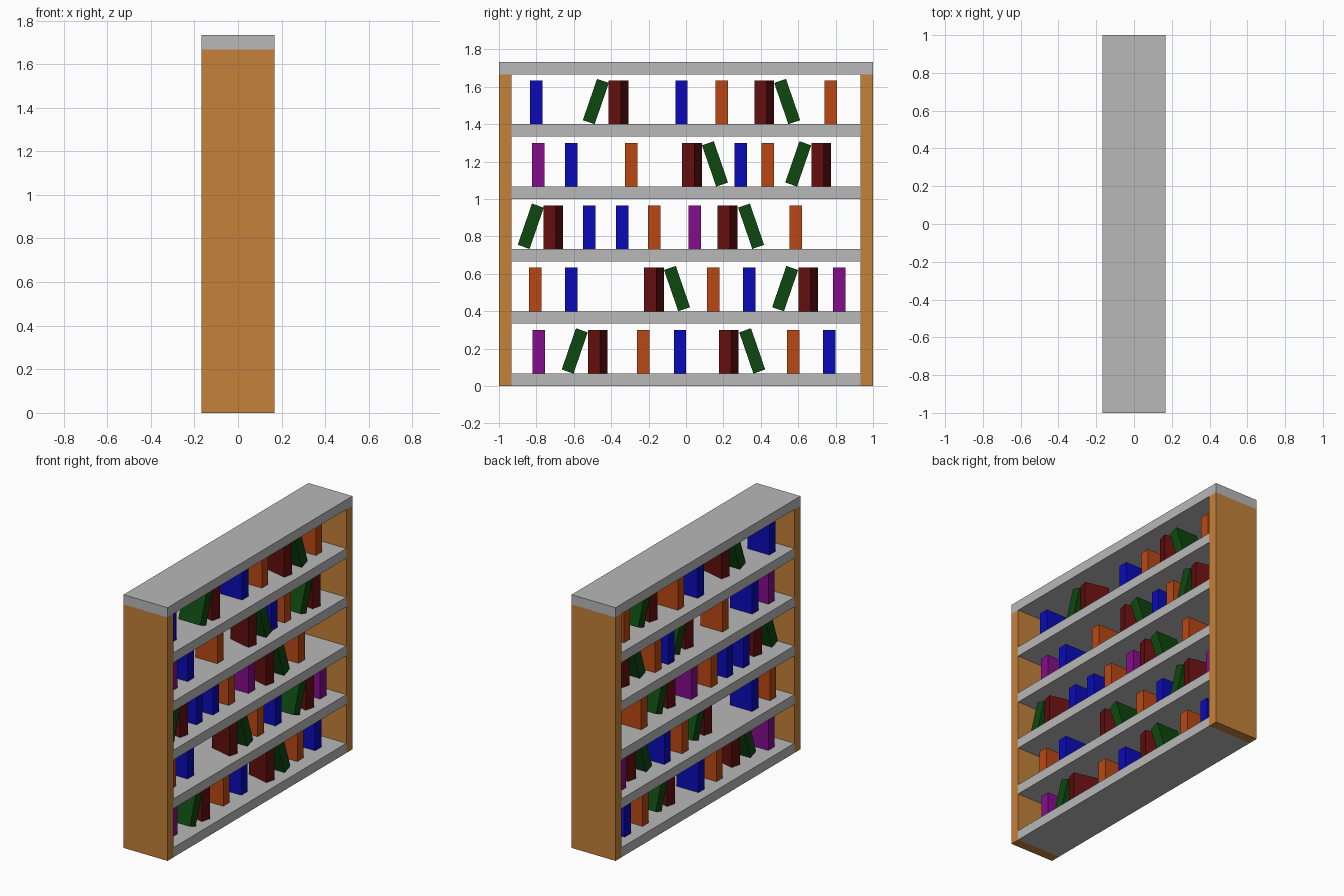
import bpy, bmesh, math
from mathutils import Matrix

if "Cube" in bpy.data.objects:
    bpy.data.objects.remove(bpy.data.objects["Cube"])

U = 1 / 15          # board thickness
HALF = 2.5 * U      # half depth of the case


def material(name, rgb):
    m = bpy.data.materials.new(name)
    m.diffuse_color = (*rgb, 1)
    m.use_nodes = True
    m.node_tree.nodes["Principled BSDF"].inputs["Base Color"].default_value = m.diffuse_color
    return m


grey = material("grey board", (0.48, 0.48, 0.48))
wood = material("light wood", (0.55, 0.22, 0.043))
colours = {
    "blue": material("blue cover", (0.003, 0.003, 0.49)),
    "green": material("green cover", (0.004, 0.064, 0.005)),
    "red": material("dark red cover", (0.125, 0.0045, 0.0045)),
    "orange": material("orange cover", (0.49, 0.064, 0.006)),
    "purple": material("purple cover", (0.23, 0.004, 0.26)),
}


def box(name, size, centre, mat, rot=Matrix()):
    bm = bmesh.new()
    bmesh.ops.create_cube(bm, size=1, matrix=rot @ Matrix.Diagonal((*size, 1)))
    me = bpy.data.meshes.new(name)
    bm.to_mesh(me)
    bm.free()
    me.materials.append(mat)
    ob = bpy.data.objects.new(name, me)
    ob.location = centre
    bpy.context.collection.objects.link(ob)


# case: two side panels, five shelves, one full-width top
for name, s in (("left_side", -1), ("right_side", 1)):
    box(name, (2 * HALF, U, 25 * U), (0, s * 14.5 * U, 12.5 * U), wood)
for i in range(5):
    box(f"shelf_{i + 1}", (2 * HALF, 28 * U, U), (0, 0, (5 * i + 0.5) * U), grey)
box("top_board", (2 * HALF, 2, U), (0, 0, 25.5 * U), grey)

# books per shelf, bottom to top: b blue, o orange, p purple, r red (turned),
# / and \ green (leaning right or left)
rows = [
    [("p", -.787), ("/", -.595), ("r", -.471), ("o", -.228), ("b", -.032),
     ("r", .228), ("\\", .354), ("o", .573), ("b", .766)],
    [("o", -.806), ("b", -.613), ("r", -.171), ("\\", -.048), ("o", .145),
     ("b", .337), ("/", .53), ("r", .653), ("p", .82)],
    [("/", -.83), ("r", -.71), ("b", -.517), ("b", -.34), ("o", -.169),
     ("p", .046), ("r", .222), ("\\", .348), ("o", .587)],
    [("p", -.79), ("b", -.613), ("o", -.292), ("r", .032), ("\\", .155),
     ("b", .292), ("o", .437), ("/", .6), ("r", .723)],
    [("b", -.8), ("/", -.482), ("r", -.361), ("b", -.024), ("o", .19),
     ("r", .418), ("\\", .541), ("o", .774)],
]
H = 3.5 * U
LEAN = math.radians(19)
names = {"b": "blue", "o": "orange", "p": "purple", "r": "red",
         "/": "green", "\\": "green"}

for i, row in enumerate(rows):
    base = (5 * i + 1) * U
    for j, (kind, y) in enumerate(row):
        rot, x, z = Matrix(), -0.012, base + H / 2
        if kind == "r":
            rot, x = Matrix.Rotation(math.radians(-14), 4, 'Z'), 0.02
        elif kind in "/\\":
            rot = Matrix.Rotation(-LEAN if kind == "/" else LEAN, 4, 'X')
            x = 0.017
            z = base + (H * math.cos(LEAN) + U * math.sin(LEAN)) / 2
        c = names[kind]
        box(f"{c}_book_{i + 1}_{j + 1}", (2.5 * U, U, H), (x, y, z), colours[c], rot)
